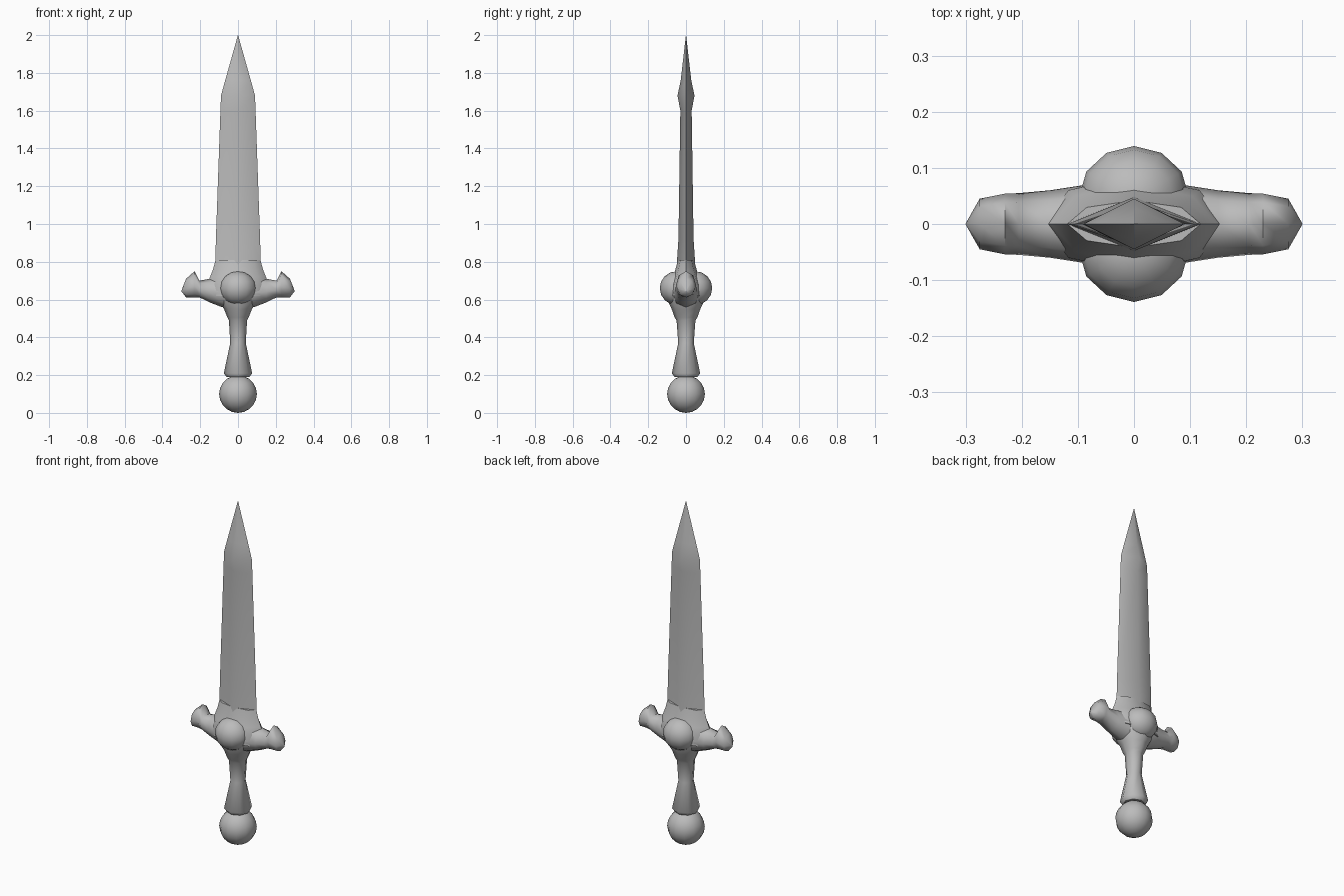
import bpy, bmesh, math
from mathutils import Vector

if "Cube" in bpy.data.objects:
    bpy.data.objects.remove(bpy.data.objects["Cube"])

steel = bpy.data.materials.new("grey steel")
steel.diffuse_color = (0.5, 0.5, 0.5, 1)
steel.use_nodes = True
steel.node_tree.nodes["Principled BSDF"].inputs["Base Color"].default_value = steel.diffuse_color


def finish(name, bm, angle=60):
    bmesh.ops.remove_doubles(bm, verts=bm.verts, dist=1e-5)
    bmesh.ops.recalc_face_normals(bm, faces=bm.faces)
    mesh = bpy.data.meshes.new(name)
    bm.to_mesh(mesh)
    bm.free()
    mesh.materials.append(steel)
    ob = bpy.data.objects.new(name, mesh)
    bpy.context.collection.objects.link(ob)
    bpy.ops.object.select_all(action='DESELECT')
    ob.select_set(True)
    bpy.context.view_layer.objects.active = ob
    bpy.ops.object.shade_smooth_by_angle(angle=math.radians(angle))
    return ob


def loft(name, rings, angle=60):
    """Skin a list of rings that all have the same number of points."""
    bm = bmesh.new()
    rows = [[bm.verts.new(p) for p in ring] for ring in rings]
    n = len(rows[0])
    for a, b in zip(rows, rows[1:]):
        for i in range(n):
            j = (i + 1) % n
            bm.faces.new((a[i], a[j], b[j], b[i]))
    bm.faces.new(rows[0][::-1])
    bm.faces.new(rows[-1])
    bmesh.ops.dissolve_degenerate(bm, dist=1e-5, edges=bm.edges)
    return finish(name, bm, angle)


def level_ring(z, rx, ry, n):
    return [(rx * math.cos(math.tau * i / n), ry * math.sin(math.tau * i / n), z)
            for i in range(n)]


def arm_ring(x, top, bottom, ry, n=8):
    """Cross-section of the guard, widest at its middle height."""
    mid = bottom + (top - bottom) * 0.45
    ring = []
    for i in range(n):
        a = math.tau * i / n
        s = math.sin(a)
        ring.append((x, ry * math.cos(a), mid + s * ((top - mid) if s > 0 else (mid - bottom))))
    return ring


def ball(name, centre, radii, seg, rings):
    bm = bmesh.new()
    bmesh.ops.create_uvsphere(bm, u_segments=seg, v_segments=rings, radius=1)
    for v in bm.verts:
        v.co = Vector(c + r * k for c, r, k in zip(centre, radii, v.co))
    return finish(name, bm)


# Diamond-section blade, thickened just below the point
blade = [(0.70, 0.122, 0.055), (0.80, 0.12, 0.048), (0.92, 0.117, 0.04),
         (1.60, 0.093, 0.03), (1.68, 0.09, 0.045), (1.76, 0.068, 0.028),
         (2.0, 0.0005, 0.0005)]
loft("blade", [level_ring(z, x, y, 4) for z, x, y in blade])

# Collar that holds the blade
collar = [(0.62, 0.16, 0.09), (0.68, 0.165, 0.085), (0.72, 0.148, 0.07),
          (0.76, 0.132, 0.056), (0.81, 0.119, 0.042)]
loft("collar", [level_ring(z, x, y, 8) for z, x, y in collar])

# Cross guard with upturned ends
half = [(0.085, 0.725, 0.56, 0.07), (0.15, 0.71, 0.585, 0.06),
        (0.205, 0.70, 0.612, 0.055), (0.23, 0.75, 0.61, 0.054),
        (0.275, 0.71, 0.612, 0.045), (0.30, 0.646, 0.644, 0.001)]
guard = [(-x, t, b, y) for x, t, b, y in half[::-1]] + [(0, 0.74, 0.55, 0.085)] + half
loft("cross_guard", [arm_ring(*r) for r in guard], 75)

# Round bosses on the front and back of the guard
for side, name in ((-1, "front_boss"), (1, "back_boss")):
    ball(name, (0, side * 0.048, 0.66), (0.098, 0.091, 0.09), 12, 8)

# Flared grip
grip = [(0.19, 0.06, 0.06), (0.21, 0.075, 0.075), (0.37, 0.041, 0.041),
        (0.49, 0.048, 0.05), (0.505, 0.056, 0.06), (0.55, 0.074, 0.076),
        (0.58, 0.095, 0.09), (0.64, 0.11, 0.10)]
loft("grip", [level_ring(z, x, y, 8) for z, x, y in grip], 50)

# Ball pommel
ball("pommel", (0, 0, 0.1), (0.1, 0.1, 0.1), 12, 10)
